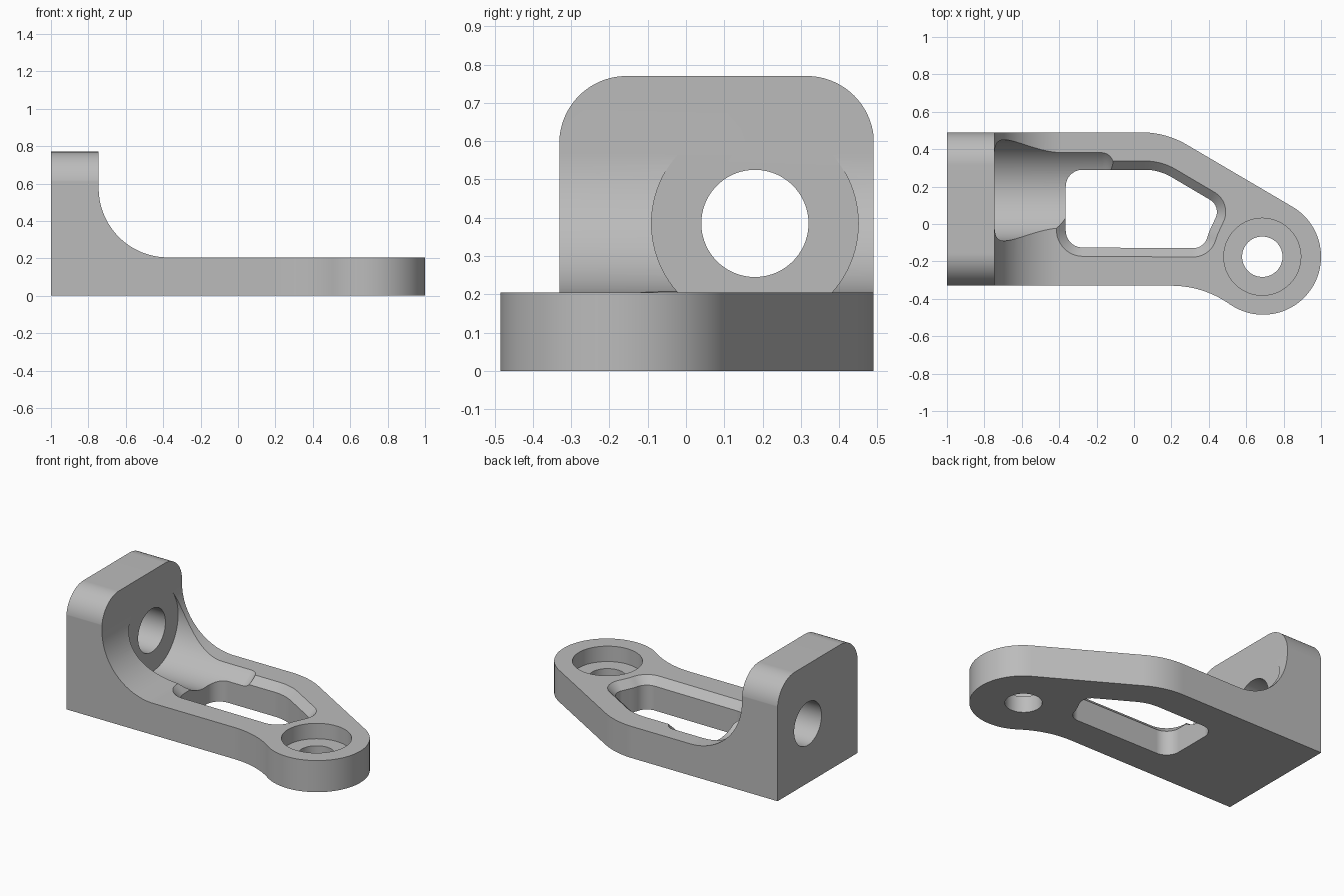
import bpy
import bmesh
from math import radians, degrees, atan2, tan, sin, cos, pi
from mathutils import Vector, Matrix

if "Cube" in bpy.data.objects:
    bpy.data.objects.remove(bpy.data.objects["Cube"], do_unlink=True)

# Main dimensions
PLATE = 0.205
TOP = 0.77
FRONT, BACK = -0.33, 0.49
BOSS = Vector((0.69, -0.175))
BOSS_R = 0.31
BORE_Y, BORE_Z = 0.18, 0.385
SLOPE = 59.5          # direction of the slanted edge's normal

grey = bpy.data.materials.new("plain_grey")
grey.use_nodes = True
grey.diffuse_color = (0.5, 0.5, 0.5, 1)
grey.node_tree.nodes["Principled BSDF"].inputs["Base Color"].default_value = (0.5, 0.5, 0.5, 1)


def arc(cx, cy, r, a, b, n=24):
    """Points along an arc from a to b degrees."""
    angles = [radians(a + (b - a) * i / n) for i in range(n + 1)]
    return [Vector((cx + r * cos(t), cy + r * sin(t))) for t in angles]


def rounded(corners, n=14):
    """Counter-clockwise polygon from (x, y, radius) corners."""
    pts = []
    for i, (x, y, r) in enumerate(corners):
        p = Vector((x, y))
        u = (Vector(corners[i - 1][:2]) - p).normalized()
        v = (Vector(corners[(i + 1) % len(corners)][:2]) - p).normalized()
        half = u.angle(v) / 2
        centre = p + (u + v).normalized() * r / sin(half)
        start = p + u * r / tan(half) - centre
        end = p + v * r / tan(half) - centre
        turn = start.angle_signed(end)
        pts += [centre + Matrix.Rotation(-turn * k / n, 2) @ start for k in range(n + 1)]
    return pts


def grow(pts, d):
    """Offset a counter-clockwise outline outward."""
    out = []
    for i, p in enumerate(pts):
        t = (pts[(i + 1) % len(pts)] - p).normalized() + (p - pts[i - 1]).normalized()
        t.normalize()
        out.append(p + Vector((t.y, -t.x)) * d)
    return out


def loft(name, rings, place):
    """Closed solid through rings of (outline, level)."""
    bm = bmesh.new()
    loops = [[bm.verts.new(place(p.x, p.y, h)) for p in pts] for pts, h in rings]
    for lo, hi in zip(loops, loops[1:]):
        for i in range(len(lo)):
            bm.faces.new((lo[i - 1], lo[i], hi[i], hi[i - 1]))
    bm.faces.new(loops[0])
    bm.faces.new(loops[-1])
    bmesh.ops.recalc_face_normals(bm, faces=bm.faces)
    mesh = bpy.data.meshes.new(name)
    bm.to_mesh(mesh)
    bm.free()
    mesh.materials.append(grey)
    obj = bpy.data.objects.new(name, mesh)
    bpy.context.collection.objects.link(obj)
    return obj


def along_x(a, b, h):
    return (h, a, b)


def along_y(a, b, h):
    return (a, h, b)


def along_z(a, b, h):
    return (a, b, h)


def circle(cx, cy, r, n=72):
    return arc(cx, cy, r, 0, 360, n)[:-1]


def combine(obj, cutter, operation):
    mod = obj.modifiers.new(cutter.name, 'BOOLEAN')
    mod.object = cutter
    mod.operation = operation
    mod.solver = 'EXACT'
    bpy.ops.object.select_all(action='DESELECT')
    bpy.context.view_layer.objects.active = obj
    obj.select_set(True)
    bpy.ops.object.modifier_apply(modifier=mod.name)
    bpy.data.objects.remove(cutter, do_unlink=True)


# Plan outline: straight arm, concave neck, round boss, slanted edge
neck_r = 0.54
neck = Vector((0.2, FRONT - neck_r))
neck_end = degrees(atan2(BOSS.y - neck.y, BOSS.x - neck.x))
bend_r = 0.477
plan = [Vector((-1, FRONT))]
plan += arc(neck.x, neck.y, neck_r, 90, neck_end)
plan += arc(BOSS.x, BOSS.y, BOSS_R, neck_end - 180, SLOPE, 64)[1:]
plan += arc(0.04, BACK - bend_r, bend_r, SLOPE, 90)
plan += [Vector((-1, BACK))]
bracket = loft("bracket", [(plan, 0), (plan, 0.9)], along_z)

# Side profile: thin plate sweeping up into the upright
side = [Vector(p) for p in ((-1.1, -0.1), (1.1, -0.1), (1.1, PLATE))]
side += arc(-0.375, 0.575, 0.37, 270, 180, 32)
side += [Vector((-0.745, 1)), Vector((-1.1, 1))]
combine(bracket, loft("side_profile", [(side, -1), (side, 1)], along_y), 'INTERSECT')

# Rounded top corners of the upright
r = 0.176
low = TOP - r
end = [Vector(p) for p in ((-0.6, -0.1), (0.6, -0.1), (0.6, low))]
end += arc(BACK - r + 0.001, low, r, 0, 90)
end += arc(FRONT + r - 0.001, low, r, 90, 180)
end += [Vector((-0.6, low))]
combine(bracket, loft("end_profile", [(end, -1.2), (end, 1.2)], along_x), 'INTERSECT')

# Horizontal relief around the bore, with a rounded far end
relief_r, f = 0.27, 0.07
rings = [(circle(BORE_Y, BORE_Z, relief_r, 96), -0.7448)]
for p in arc(-0.17, relief_r - f, f, 90, 0, 10):
    rings.append((circle(BORE_Y, BORE_Z, p.y, 96), p.x))
combine(bracket, loft("relief", rings, along_x), 'DIFFERENCE')

# Through slot with a chamfered upper rim
slot = rounded([(-0.365, -0.125, 0.09), (0.375, -0.13, 0.08), (0.4, -0.045, 0.3),
                (0.465, 0.095, 0.075), (0.134, 0.29, 0.28), (-0.365, 0.29, 0.09)])
rim = PLATE - 0.047
rings = [(slot, -0.1), (slot, rim), (grow(slot, 0.08), rim + 0.08)]
combine(bracket, loft("slot", rings, along_z), 'DIFFERENCE')

# Bore through the upright
hole = circle(BORE_Y, BORE_Z, 0.14)
combine(bracket, loft("bore", [(hole, -1.1), (hole, -0.6)], along_x), 'DIFFERENCE')

# Counterbored hole in the boss
small = circle(BOSS.x - 0.004, BOSS.y, 0.108)
large = circle(BOSS.x - 0.004, BOSS.y, 0.206)
rings = [(small, -0.1), (small, 0.105), (large, 0.105), (large, 0.4)]
combine(bracket, loft("counterbore", rings, along_z), 'DIFFERENCE')

# Smooth curved walls, crisp edges
bpy.ops.object.shade_smooth_by_angle(angle=radians(25))
weighted = bracket.modifiers.new("weighted_normals", 'WEIGHTED_NORMAL')
weighted.keep_sharp = True
